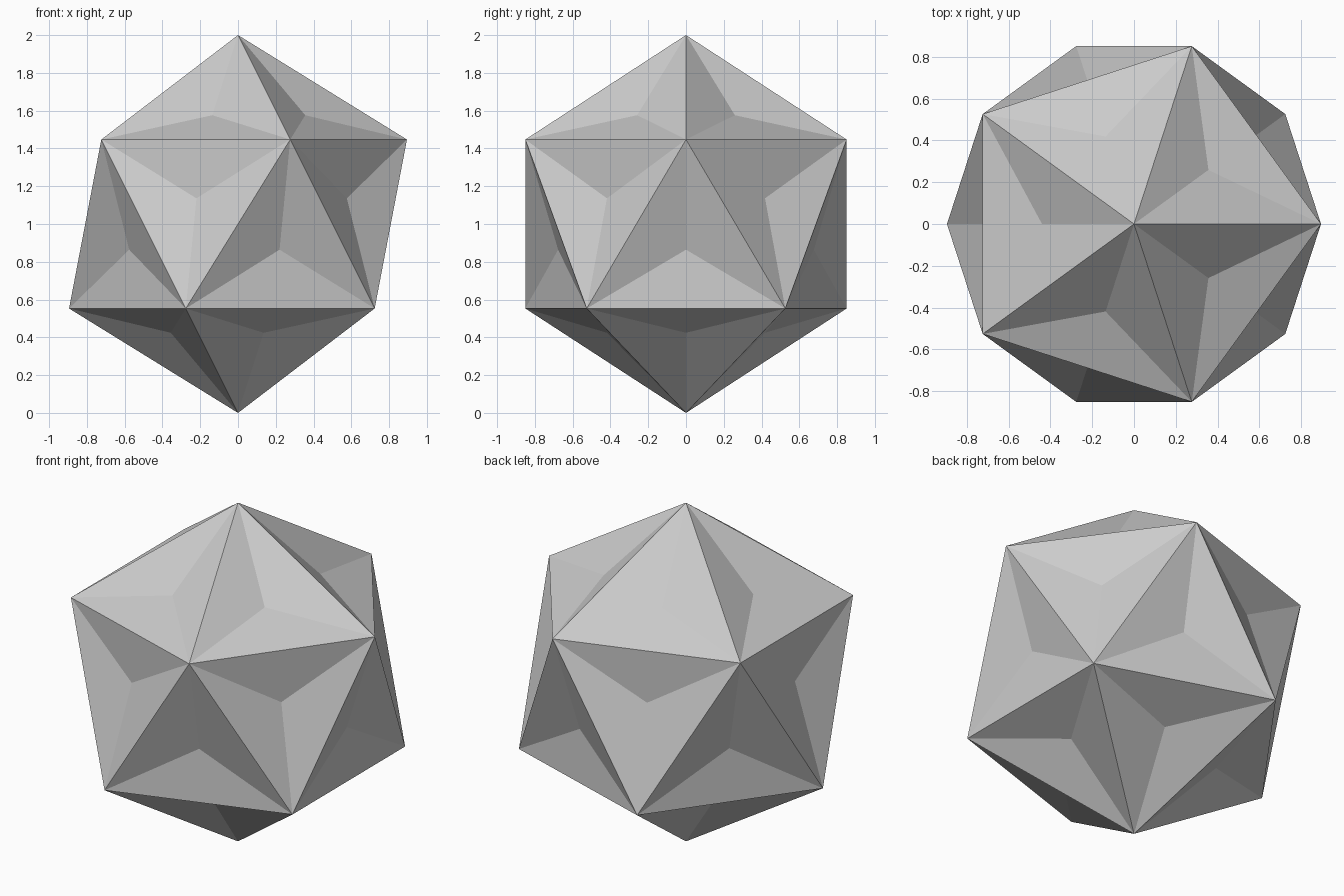
import bpy, bmesh
from mathutils import Vector

if "Cube" in bpy.data.objects:
    bpy.data.objects.remove(bpy.data.objects["Cube"])

PIT = 0.912  # pit position along the line from the centre to the face middle

# Icosahedron standing on a vertex, every face dented into a shallow inward pyramid
bm = bmesh.new()
bmesh.ops.create_icosphere(bm, subdivisions=1, radius=1.0)
pits = bmesh.ops.poke(bm, faces=bm.faces[:])["verts"]
for v in pits:
    v.co *= PIT
bmesh.ops.translate(bm, verts=bm.verts[:], vec=Vector((0, 0, 1)))
bmesh.ops.recalc_face_normals(bm, faces=bm.faces[:])

mesh = bpy.data.meshes.new("dimpled_icosahedron")
bm.to_mesh(mesh)
bm.free()
obj = bpy.data.objects.new("dimpled_icosahedron", mesh)
bpy.context.collection.objects.link(obj)
